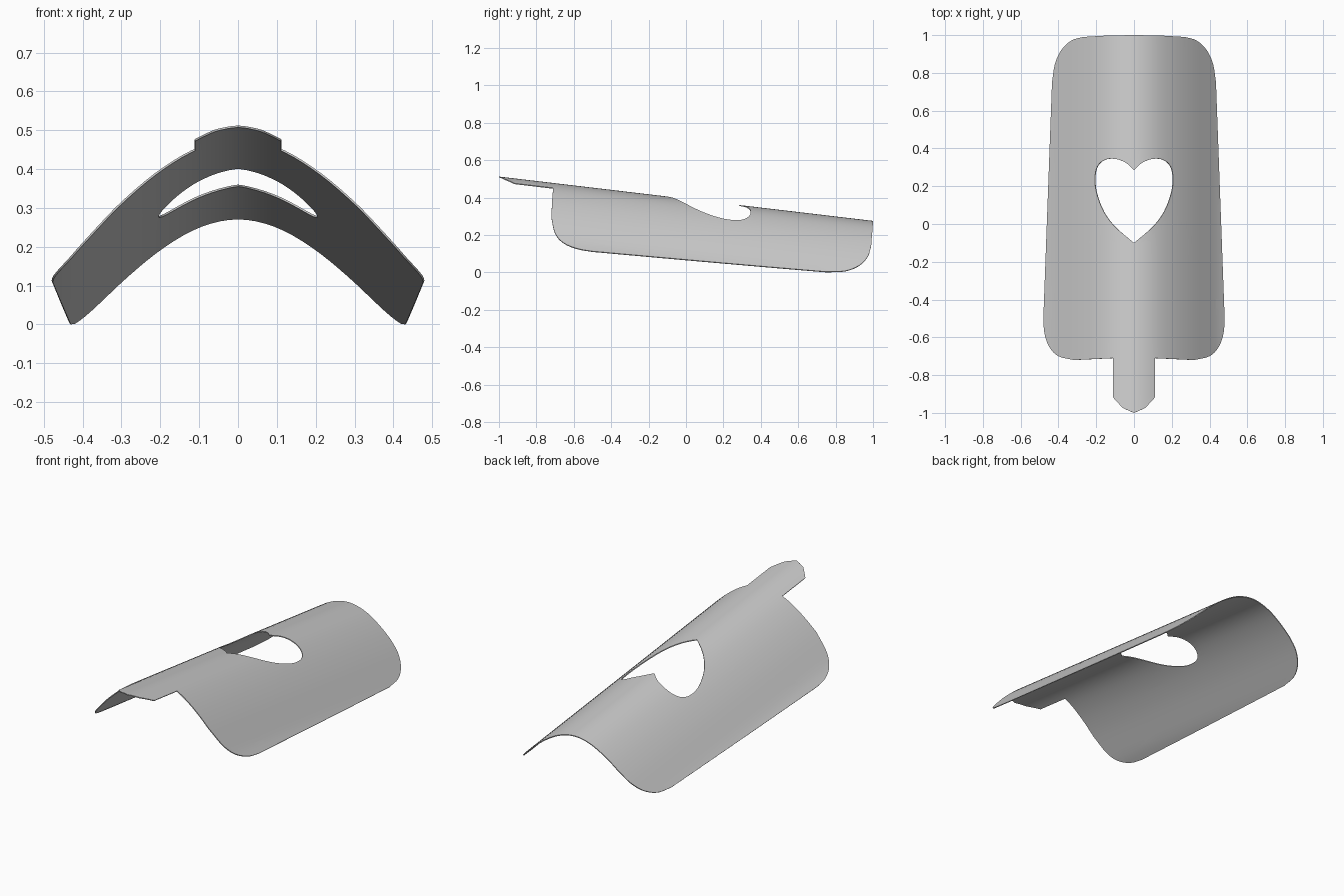
import bpy, bmesh
from mathutils import Vector

if "Cube" in bpy.data.objects:
    bpy.data.objects.remove(bpy.data.objects["Cube"])

SLOPE = 0.1185
THICKNESS = 0.005


def smooth_path(pts, steps=6):
    """Catmull-Rom curve through the points, ends included."""
    p = [Vector(q) for q in pts]
    p = [2 * p[0] - p[1]] + p + [2 * p[-1] - p[-2]]
    out = []
    for a, b, c, d in zip(p, p[1:], p[2:], p[3:]):
        for i in range(steps):
            t = i / steps
            out.append(0.5 * (2 * b + (c - a) * t + (2 * a - 5 * b + 4 * c - d) * t * t
                              + (3 * b - a - 3 * c + d) * t ** 3))
    return out + [p[-2]]


def mirrored(half):
    """Close a right-hand half outline (from axis to axis) across x = 0."""
    return half + [Vector((-v.x, v.y)) for v in reversed(half[1:-1])]


# Arched cross-section: drop below the ridge at each distance from the centre
arch = smooth_path([(-0.1, 0.021), (0, 0), (0.1, 0.021), (0.2, 0.079), (0.3, 0.163),
                    (0.4, 0.266), (0.44, 0.307), (0.48, 0.340), (0.52, 0.37)], 8)


def drop(x):
    x = abs(x)
    for a, b in zip(arch, arch[1:]):
        if a.x <= x <= b.x:
            return a.y + (b.y - a.y) * (x - a.x) / (b.x - a.x)
    return arch[-1].y


# Flat outline: rounded plate with a narrow faceted tab at the front
back_corner = smooth_path([(0.27, 0.99), (0.33, 0.972), (0.382, 0.925),
                           (0.418, 0.85), (0.434, 0.75)], 4)
front_corner = smooth_path([(0.48, -0.50), (0.474, -0.58), (0.448, -0.652),
                            (0.40, -0.70), (0.32, -0.72)], 4)
tab = [Vector(v) for v in [(0.112, -0.71), (0.112, -0.917), (0.06, -0.974), (0, -1)]]
outline = mirrored([Vector((0, 1)), Vector((0.14, 0.998))] + back_corner + front_corner + tab)

# Heart-shaped opening
heart = mirrored(smooth_path([(0, 0.285), (0.045, 0.325), (0.10, 0.345), (0.155, 0.34),
                              (0.194, 0.305), (0.207, 0.24), (0.197, 0.16), (0.16, 0.065),
                              (0.10, -0.015), (0, -0.10)], 4))

bm = bmesh.new()
for loop in (outline, heart):
    vs = [bm.verts.new((v.x, v.y, 0)) for v in loop]
    for a, b in zip(vs, vs[1:] + vs[:1]):
        bm.edges.new((a, b))
bmesh.ops.triangle_fill(bm, edges=bm.edges[:], use_beauty=True, normal=(0, 0, 1))
bmesh.ops.dissolve_limit(bm, angle_limit=0.001, verts=[], edges=bm.edges[:])


# Cut into strips so the sheet can bend smoothly
def slice_sheet(axis, positions):
    for p in positions:
        bmesh.ops.bisect_plane(bm, geom=bm.verts[:] + bm.edges[:] + bm.faces[:],
                               dist=1e-5, plane_co=Vector(axis) * p, plane_no=axis)


slice_sheet((1, 0, 0), [i * 0.024 for i in range(-19, 20)])
slice_sheet((0, 1, 0), [i * 0.1 for i in range(-9, 10)])

# Bend over the arch and tilt down towards the back
for v in bm.verts:
    v.co.z = 0.398 - SLOPE * v.co.y - drop(v.co.x)
low = min(v.co.z for v in bm.verts) - THICKNESS * 0.7
for v in bm.verts:
    v.co.z -= low
for f in bm.faces:
    f.normal_update()
    if f.normal.z < 0:
        f.normal_flip()

mesh = bpy.data.meshes.new("arched_plate")
bm.to_mesh(mesh)
bm.free()
plate = bpy.data.objects.new("arched_plate", mesh)
bpy.context.collection.objects.link(plate)

# Thin sheet thickness, grown underneath
shell = plate.modifiers.new("thickness", 'SOLIDIFY')
shell.thickness = THICKNESS
shell.offset = -1

bpy.context.view_layer.objects.active = plate
plate.select_set(True)
bpy.ops.object.modifier_apply(modifier=shell.name)
bpy.ops.object.shade_smooth_by_angle(angle=0.6)
